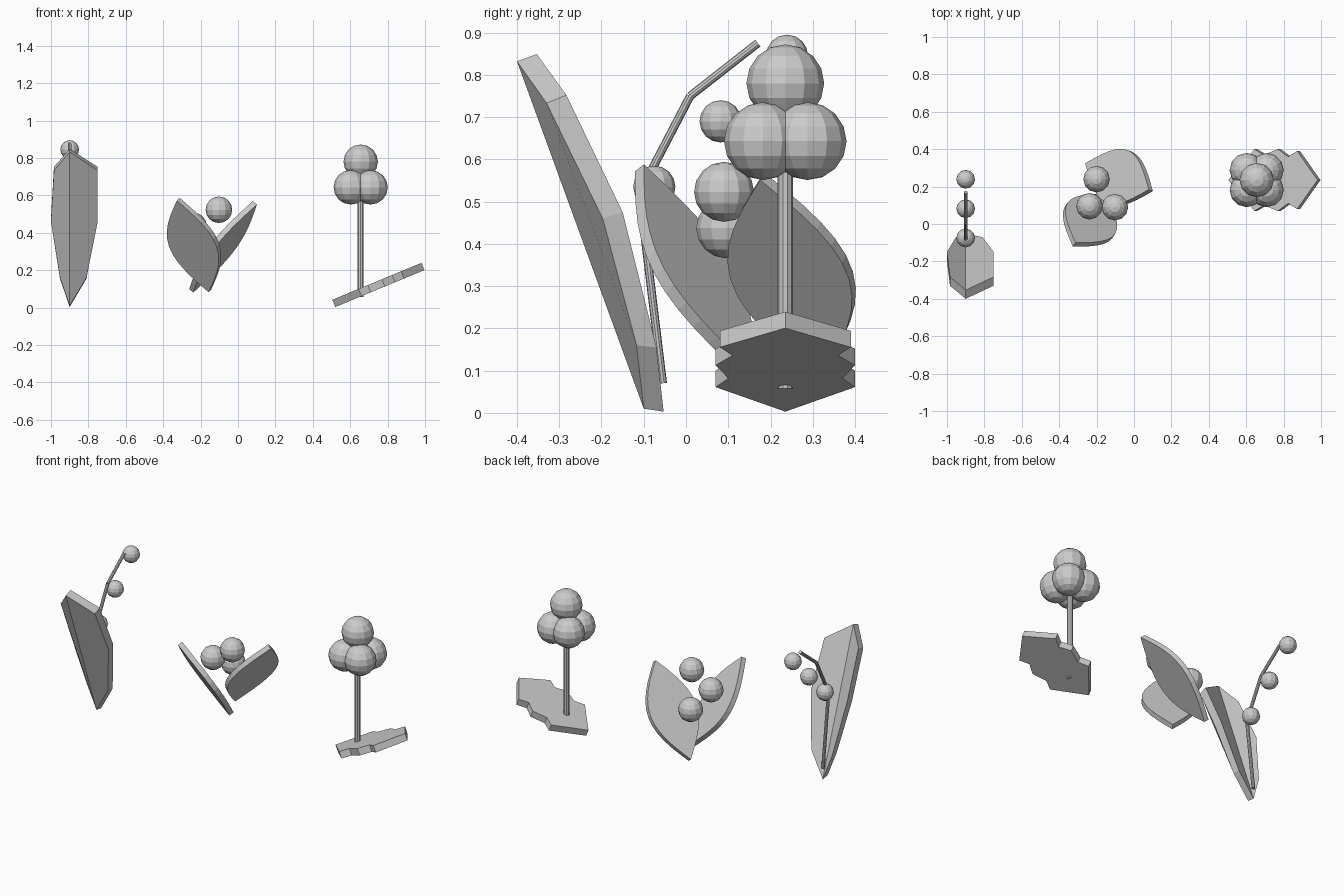
import bpy, bmesh, math
from mathutils import Vector

if "Cube" in bpy.data.objects:
    bpy.data.objects.remove(bpy.data.objects["Cube"])

def finish(name, bm):
    bmesh.ops.recalc_face_normals(bm, faces=bm.faces)
    me = bpy.data.meshes.new(name)
    bm.to_mesh(me)
    bm.free()
    ob = bpy.data.objects.new(name, me)
    bpy.context.collection.objects.link(ob)
    return ob

def ball(name, loc, r):
    bpy.ops.mesh.primitive_uv_sphere_add(segments=12, ring_count=8, radius=r, location=loc)
    bpy.context.object.name = name

def rod(name, a, b, r):
    a, b = Vector(a), Vector(b)
    bpy.ops.mesh.primitive_cylinder_add(vertices=10, radius=r, depth=(b - a).length, location=(a + b) / 2)
    bpy.context.object.name = name
    bpy.context.object.rotation_euler = (b - a).to_track_quat('Z', 'Y').to_euler()

def slab(name, front, back, split=None):
    """Thick plate between two matching outlines; split = vertex pair of the mid crease."""
    bm = bmesh.new()
    f = [bm.verts.new(p) for p in front]
    b = [bm.verts.new(p) for p in back]
    n = len(f)
    for loop in (f, b):
        if split:
            i, j = split
            bm.faces.new(loop[i:j + 1])
            bm.faces.new(loop[j:] + loop[:i + 1])
        else:
            bm.faces.new(loop)
    for i in range(n):
        k = (i + 1) % n
        bm.faces.new((f[i], f[k], b[k], b[i]))
    return finish(name, bm)

# Left plant: arching leaf, (x left, x right, front y, front z, back dz) per level
levels = [(-.90, -.90, -.10, .01, -.007), (-.952, -.81, -.117, .16, -.005),
          (-1.0, -.75, -.197, .46, .015), (-.984, -.75, -.33, .733, .019),
          (-.90, -.90, -.40, .832, .017)]
order = [(l[1], l) for l in levels] + [(l[0], l) for l in levels[3:0:-1]]
front = [(x, l[2], l[3]) for x, l in order]
back = [(x, l[2] + .047, l[3] + l[4]) for x, l in order]
slab("tall_leaf", front, back, (0, 4))

# Left plant: bent stalk with small bells
path = [(-.90, -.055, .07), (-.90, -.11, .52), (-.90, .01, .75), (-.90, .17, .875)]
for i in range(3):
    rod(f"bell_stalk_{i}", path[i], path[i + 1], .01)
for i in range(3):
    ball(f"bell_{i}", (-.90, -.075 + .157 * i, .535 + .155 * i), .05)

# Middle plant: two leaning pointed leaves
def oval_leaf(name, base, tip, half, thick, n=12):
    base, tip = Vector(base), Vector(tip)
    axis = tip - base
    side = axis.cross(Vector((0, 0, 1))).normalized()
    off = axis.cross(side).normalized() * thick / 2
    right = [base + axis * (i / n) + side * half * math.sin(math.pi * i / n) for i in range(n + 1)]
    left = [base + axis * (i / n) - side * half * math.sin(math.pi * i / n) for i in range(n - 1, 0, -1)]
    pts = right + left
    slab(name, [p + off for p in pts], [p - off for p in pts])

oval_leaf("oval_leaf_front", (-.15, .15, .09), (-.32, -.11, .58), .152, .03)
oval_leaf("oval_leaf_back", (-.25, .32, .09), (.09, .18, .56), .152, .03)

# Middle plant: berries
for i, p in enumerate([(-.102, .09, .523), (-.238, .095, .437), (-.20, .24, .36)]):
    ball(f"berry_{i}", p, .071)

# Right plant: toothed leaf lying at a slant
ang = math.radians(22.5)
half = [(.52, 0), (.66, .165), (.71, .135), (.785, .165), (.84, .125), (.888, .155), (.997, 0)]
outline = half + [(x, -y) for x, y in half[-2:0:-1]]
low = [Vector((x, .235 + y, .003 + (x - .52) * math.tan(ang))) for x, y in outline]
up = Vector((-math.sin(ang), 0, math.cos(ang))) * .042
slab("toothed_leaf", low, [p + up for p in low])

# Right plant: stem and fruit cluster
rod("fruit_stem", (.655, .235, .058), (.655, .235, .62), .018)
for i, (sx, sy) in enumerate([(-1, -1), (1, -1), (1, 1), (-1, 1)]):
    ball(f"fruit_{i}", (.656 + .053 * sx, .235 + .053 * sy, .643), .092)
ball("fruit_top", (.656, .235, .78), .092)
